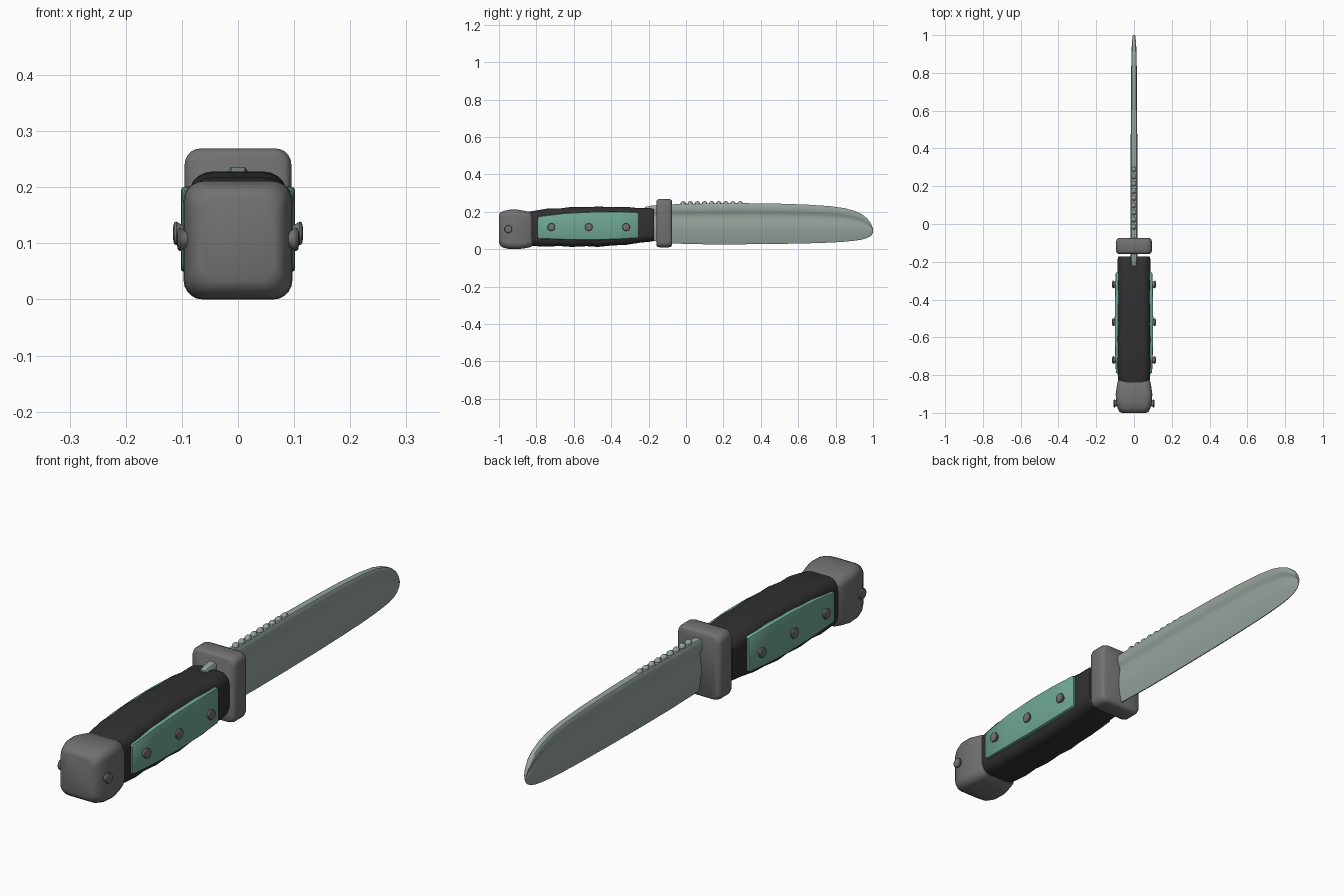
import bpy, bmesh, math

if "Cube" in bpy.data.objects:
    bpy.data.objects.remove(bpy.data.objects["Cube"])


def material(name, color):
    m = bpy.data.materials.new(name)
    m.diffuse_color = (*color, 1)
    m.use_nodes = True
    m.node_tree.nodes["Principled BSDF"].inputs["Base Color"].default_value = m.diffuse_color
    return m


steel = material("blade_steel", (0.31, 0.37, 0.34))
grey = material("grey_metal", (0.17, 0.165, 0.17))
rubber = material("black_rubber", (0.03, 0.03, 0.03))
green = material("green_scale", (0.16, 0.39, 0.30))


def finish(name, bm, mat, angle=35):
    bmesh.ops.recalc_face_normals(bm, faces=bm.faces[:])
    me = bpy.data.meshes.new(name)
    bm.to_mesh(me)
    bm.free()
    me.materials.append(mat)
    ob = bpy.data.objects.new(name, me)
    bpy.context.collection.objects.link(ob)
    bpy.ops.object.select_all(action='DESELECT')
    ob.select_set(True)
    bpy.context.view_layer.objects.active = ob
    bpy.ops.object.shade_smooth_by_angle(angle=math.radians(angle))
    return ob


def loft(name, sections, mat, angle=35):
    """Skin closed cross-sections with equal point counts and cap both ends."""
    bm = bmesh.new()
    rings = [[bm.verts.new(p) for p in s] for s in sections]
    n = len(rings[0])
    for a, b in zip(rings, rings[1:]):
        for i in range(n):
            j = (i + 1) % n
            bm.faces.new((a[i], a[j], b[j], b[i]))
    bm.faces.new(rings[0])
    bm.faces.new(rings[-1])
    return finish(name, bm, mat, angle)


def rounded(y, x0, x1, z0, z1, r, segs=5):
    """Rounded rectangle in the xz plane."""
    pts = []
    corners = ((x1 - r, z1 - r), (x0 + r, z1 - r), (x0 + r, z0 + r), (x1 - r, z0 + r))
    for k, (cx, cz) in enumerate(corners):
        for i in range(segs + 1):
            a = math.pi / 2 * (k + i / segs)
            pts.append((cx + r * math.cos(a), y, cz + r * math.sin(a)))
    return pts


# Pommel
pommel = [(-1, .066, .032, .183), (-.993, .078, .018, .195), (-.975, .087, .007, .204),
          (-.945, .095, .001, .211), (-.90, .097, 0, .211), (-.865, .092, .004, .205),
          (-.835, .087, .01, .199), (-.822, .08, .016, .192)]
loft("pommel", [rounded(y, -w, w, a, b, .034) for y, w, a, b in pommel], grey, 50)

# Grip with shallow finger swells
grip = [(-.84, .082, .02, .2), (-.80, .086, .016, .207), (-.74, .088, .013, .217),
        (-.68, .087, .017, .217), (-.61, .088, .012, .226), (-.53, .087, .016, .224),
        (-.47, .088, .012, .228), (-.39, .087, .02, .224), (-.32, .088, .023, .226),
        (-.25, .087, .034, .219), (-.19, .087, .04, .22), (-.172, .083, .044, .214)]
loft("grip", [rounded(y, -w, w, a, b, .042) for y, w, a, b in grip], rubber, 50)

# Side scales
scale = [(-.79, .093, .06, .17), (-.785, .096, .056, .175), (-.65, .101, .051, .192),
         (-.5, .102, .049, .2), (-.38, .101, .052, .201), (-.262, .097, .059, .198),
         (-.256, .094, .063, .194)]
for side, label in ((1, "right"), (-1, "left")):
    loft(f"{label}_scale",
         [rounded(y, *sorted((side * .07, side * x)), a, b, .006, 2) for y, x, a, b in scale],
         green)

    # Flared rivets on scales and pommel
    rivets = [(-.72, .118, .114), (-.52, .118, .114), (-.32, .118, .114), (-.95, .107, .107)]
    for k, (y, z, x) in enumerate(rivets):
        profile = [(x - .03, .013), (x - .014, .015), (x - .004, .021), (x, .019), (x + .002, .009)]
        loft(f"{label}_rivet_{k + 1}",
             [[(side * px, y + r * math.cos(math.tau * i / 12), z + r * math.sin(math.tau * i / 12))
               for i in range(12)] for px, r in profile], grey)

# Guard
guard = [(-.158, .084, .02, .258), (-.153, .091, .013, .265), (-.142, .095, .01, .269),
         (-.092, .095, .01, .269), (-.08, .091, .013, .265), (-.075, .084, .02, .258)]
loft("guard", [rounded(y, -w, w, a, b, .028) for y, w, a, b in guard], grey, 50)

# Blade: half thickness by height fraction, with a fuller below the spine
cross = [(0, .002), (.06, .005), (.2, .010), (.36, .0145), (.48, .0145), (.58, .011),
         (.68, .009), (.75, .010), (.80, .0165), (.86, .018), (.96, .018), (1, .013)]
stations = [(-.22, .06, .225, .8), (-.19, .05, .232, .95), (-.15, .04, .236, 1),
            (-.07, .03, .24, 1), (.1, .026, .243, 1), (.3, .026, .246, 1),
            (.5, .028, .243, .95), (.65, .031, .238, .9), (.77, .035, .23, .85),
            (.85, .04, .219, .8), (.9, .045, .205, .74), (.94, .051, .187, .66),
            (.97, .06, .163, .55), (.987, .07, .14, .45), (.996, .08, .12, .35),
            (1, .09, .107, .25)]
blade = []
for y, z0, z1, k in stations:
    half = [(w * k, y, z0 + (z1 - z0) * t) for t, w in cross]
    blade.append(half + [(-x, yy, z) for x, yy, z in reversed(half)])
loft("blade", blade, steel, 50)

# Rounded saw teeth along the spine
bm = bmesh.new()
for i in range(9):
    made = bmesh.ops.create_uvsphere(bm, u_segments=10, v_segments=6, radius=1)["verts"]
    bmesh.ops.scale(bm, vec=(.013, .015, .014), verts=made)
    bmesh.ops.translate(bm, vec=(0, -.015 + .038 * i, .243), verts=made)
finish("spine_teeth", bm, steel, 50)
